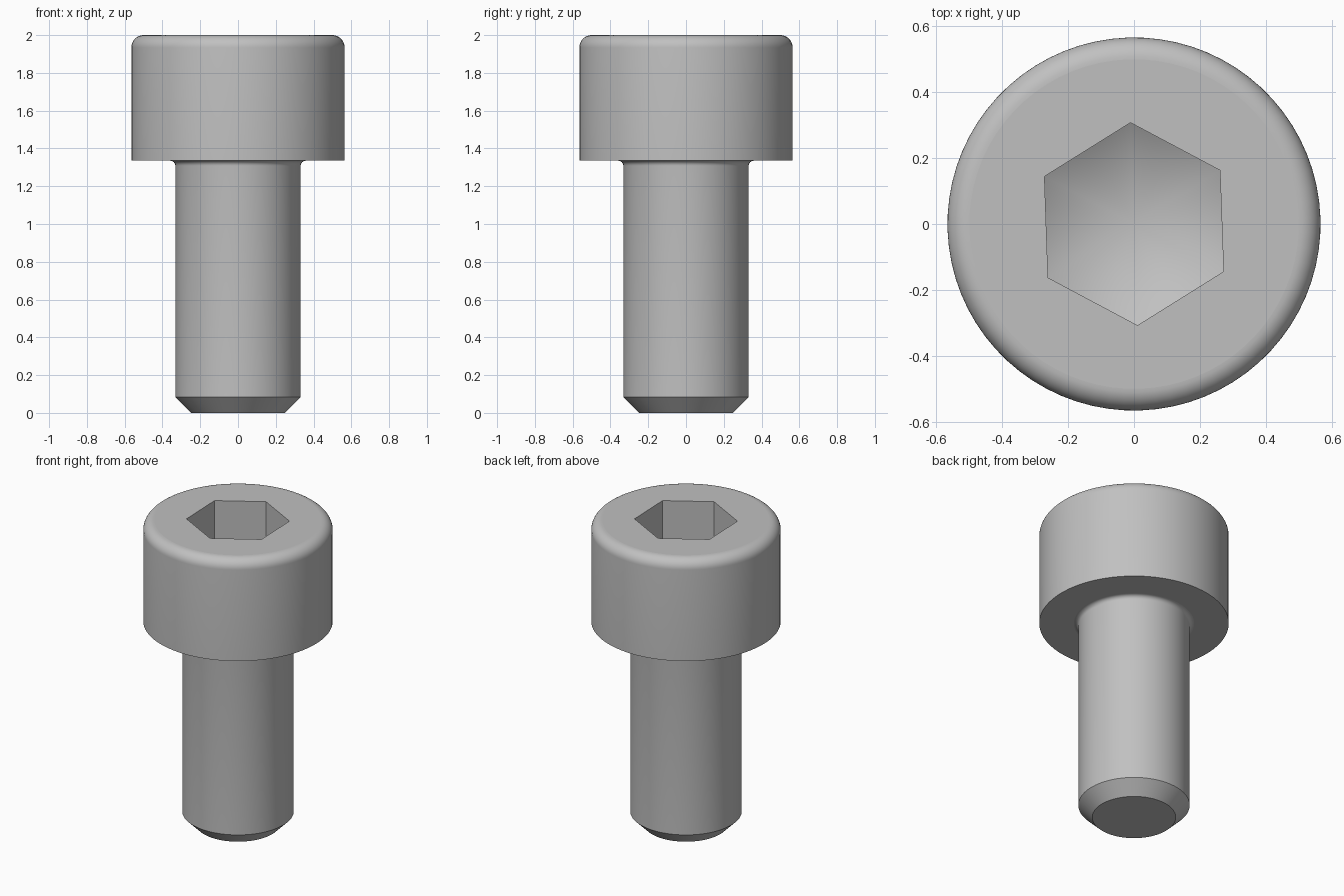
import bpy
import bmesh
from math import sin, cos, tan, radians, pi

cube = bpy.data.objects.get("Cube")
if cube:
    bpy.data.objects.remove(cube, do_unlink=True)

SEGMENTS = 72           # multiple of six, so socket corners land on vertices
TURN = radians(92)      # direction of the first socket corner
HEAD_R, SHANK_R, SOCKET_R = 0.565, 0.332, 0.307
HEAD_Z, TOP_Z, CONE_Z = 1.335, 2.0, 1.67
CHAMFER, FILLET, ROUND = 0.083, 0.027, 0.066

steel = bpy.data.materials.new("steel_grey")
steel.use_nodes = True
grey = (0.53, 0.53, 0.53, 1)
steel.diffuse_color = grey
steel.node_tree.nodes["Principled BSDF"].inputs["Base Color"].default_value = grey


def arc(r, z, radius, start, end, steps):
    """Profile points along an arc centred on (r, z), angles in degrees."""
    angles = [radians(start + (end - start) * i / steps) for i in range(steps + 1)]
    return [(r + radius * cos(a), z + radius * sin(a)) for a in angles]


def hex_radius(a):
    """Distance from the axis to the hexagon's side at angle a."""
    return SOCKET_R * cos(pi / 6) / cos(a % (pi / 3) - pi / 6)


def ring(bm, radius, height):
    """Ring of vertices; radius and height are functions of the angle."""
    verts = []
    for i in range(SEGMENTS):
        a = 2 * pi * i / SEGMENTS
        r = radius(a)
        verts.append(bm.verts.new((r * cos(a + TURN), r * sin(a + TURN), height(r))))
    return verts


bm = bmesh.new()

# Outer profile: chamfered tip, shank, neck fillet, head, rounded rim
profile = [(SHANK_R - CHAMFER, 0), (SHANK_R, CHAMFER)]
profile += arc(SHANK_R + FILLET, HEAD_Z - FILLET, FILLET, 180, 90, 6)
profile += [(HEAD_R, HEAD_Z)]
profile += arc(HEAD_R - ROUND, TOP_Z - ROUND, ROUND, 0, 90, 10)
rings = [ring(bm, lambda a, r=r: r, lambda _, z=z: z) for r, z in profile]

# Hexagonal socket with a drilled, conical floor
slope = tan(radians(30))
rings.append(ring(bm, hex_radius, lambda r: TOP_Z))
rings.append(ring(bm, hex_radius, lambda r: CONE_Z + (r - SOCKET_R) * slope))
tip = bm.verts.new((0, 0, CONE_Z - SOCKET_R * slope))

for low, high in zip(rings, rings[1:]):
    for i in range(SEGMENTS):
        j = (i + 1) % SEGMENTS
        bm.faces.new((low[i], low[j], high[j], high[i]))
for i in range(SEGMENTS):
    bm.faces.new((rings[-1][i], rings[-1][(i + 1) % SEGMENTS], tip))
bm.faces.new(rings[0][::-1])
bmesh.ops.recalc_face_normals(bm, faces=bm.faces)

mesh = bpy.data.meshes.new("socket_head_bolt")
bm.to_mesh(mesh)
bm.free()
mesh.materials.append(steel)
bolt = bpy.data.objects.new("socket_head_bolt", mesh)
bpy.context.collection.objects.link(bolt)

# Smooth the round surfaces, keep the level faces flat
bpy.ops.object.select_all(action="DESELECT")
bolt.select_set(True)
bpy.context.view_layer.objects.active = bolt
bpy.ops.object.shade_smooth_by_angle(angle=radians(30))
for face in mesh.polygons:
    if abs(face.normal.z) > 0.999:
        face.use_smooth = False
